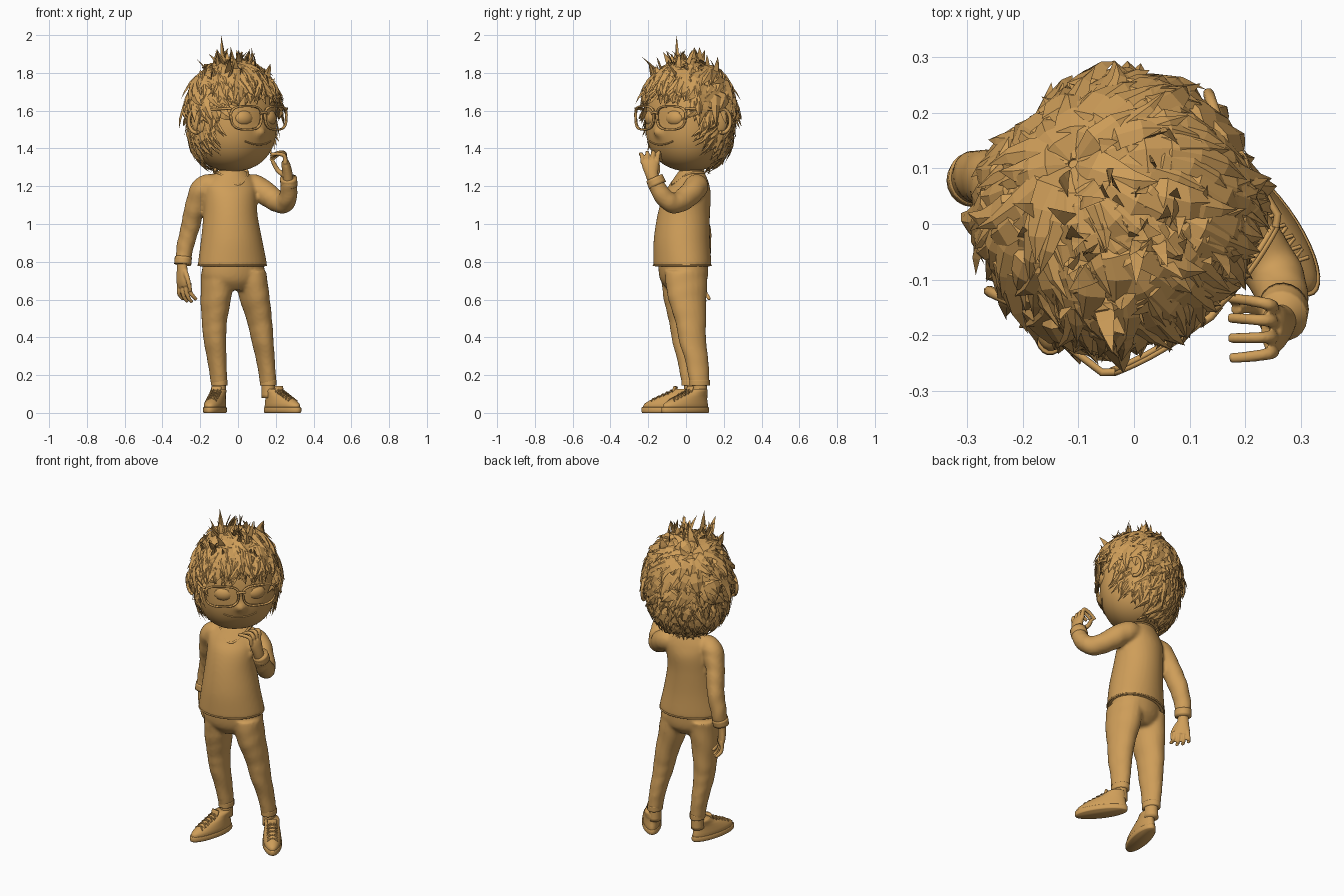
import bpy, bmesh, math, random
from math import sin, cos, pi, radians
from mathutils import Vector, Matrix

if "Cube" in bpy.data.objects:
    bpy.data.objects.remove(bpy.data.objects["Cube"])

random.seed(7)
U = random.uniform
TAN = bpy.data.materials.new("tan")
TAN.diffuse_color = (0.62, 0.34, 0.1, 1)
TAN.use_nodes = True
TAN.node_tree.nodes["Principled BSDF"].inputs["Base Color"].default_value = TAN.diffuse_color
LAT = Vector((cos(radians(18)), sin(radians(18)), 0))   # body sideways axis
DEP = Vector((-LAT.y, LAT.x, 0))                         # body depth axis
HEAD = Matrix.Translation((-.03, .02, 0)) @ Matrix.Rotation(radians(42), 4, 'Z')
I4 = Matrix.Identity(4)


def obj(bm, name, voxel=0, smooth=True, M=I4, iters=4):
    bmesh.ops.recalc_face_normals(bm, faces=bm.faces)
    me = bpy.data.meshes.new(name)
    bm.to_mesh(me)
    bm.free()
    for p in me.polygons:
        p.use_smooth = smooth
    me.materials.append(TAN)
    o = bpy.data.objects.new(name, me)
    bpy.context.collection.objects.link(o)
    o.matrix_world = M
    if voxel:
        m = o.modifiers.new("merge", 'REMESH')
        m.mode, m.voxel_size, m.use_smooth_shade = 'VOXEL', voxel, True
        s = o.modifiers.new("soften", 'SMOOTH')
        s.factor, s.iterations = .5, iters
    return o


def spline(pts, k):
    P = [Vector(p) for p in pts]
    out = []
    for i in range(len(P) - 1):
        a, b, c, d = P[max(i - 1, 0)], P[i], P[i + 1], P[min(i + 2, len(P) - 1)]
        for j in range(k):
            t = j / k
            out.append(.5 * (2 * b + (c - a) * t + (2 * a - 5 * b + 4 * c - d) * t * t
                             + (3 * b - a - 3 * c + d) * t ** 3))
    return out + [P[-1]]


def tube(bm, pts, ref=LAT, flat=False, n=20, k=5, wr=0):
    """Loft rings (x, y, z, r1, r2); flat keeps every ring horizontal."""
    R = spline(pts, k)
    C = [Vector(p[:3]) for p in R]
    prev = first = None
    for i, p in enumerate(R):
        t = Vector((0, 0, 1)) if flat else (C[min(i + 1, len(C) - 1)] - C[max(i - 1, 0)]).normalized()
        a = (ref - t * ref.dot(t)).normalized()
        b = t.cross(a)
        ring = []
        for j in range(n):
            q = 2 * pi * j / n
            f = 1 + wr * sin(i * 1.3 + 2.5 * sin(q + i * .2))
            ring.append(bm.verts.new(C[i] + a * cos(q) * p[3] * f + b * sin(q) * p[4] * f))
        if prev:
            for j in range(n):
                bm.faces.new((prev[j], prev[(j + 1) % n], ring[(j + 1) % n], ring[j]))
        first, prev = first or ring, ring
    bm.faces.new(first)
    bm.faces.new(prev)
    return bm


def rod(bm, pts, r, tip=.75, **kw):
    n = len(pts) - 1
    return tube(bm, [(*p, r * (1 - (1 - tip) * i / n), r * (1 - (1 - tip) * i / n)) for i, p in enumerate(pts)], **kw)


def wire(name, pts, r, cyclic=False, M=I4):
    cu = bpy.data.curves.new(name, 'CURVE')
    cu.dimensions, cu.bevel_depth, cu.bevel_resolution, cu.use_fill_caps = '3D', r, 2, True
    s = cu.splines.new('POLY')
    s.points.add(len(pts) - 1)
    for q, p in zip(s.points, pts):
        q.co = (*p, 1)
    s.use_cyclic_u = cyclic
    cu.materials.append(TAN)
    o = bpy.data.objects.new(name, cu)
    bpy.context.collection.objects.link(o)
    o.matrix_world = M


def ball(name, c, r, M=HEAD, cut=None, rot=0):
    bm = bmesh.new()
    bmesh.ops.create_uvsphere(bm, u_segments=32, v_segments=20, radius=1)
    if cut is not None:
        bmesh.ops.delete(bm, geom=[v for v in bm.verts if v.co.z < cut], context='VERTS')
    return obj(bm, name, M=M @ Matrix.Translation(c) @ Matrix.Rotation(rot, 4, 'Z') @ Matrix.Diagonal((*r, 1)))


# sweater: torso and both sleeves merged
bm = tube(bmesh.new(), [(-.03, -.02, .775, .184, .148), (-.03, -.02, .80, .184, .15), (-.034, -.022, .92, .163, .147),
          (-.04, -.012, 1.05, .144, .138), (-.04, .005, 1.15, .142, .125), (-.038, .018, 1.21, .142, .10),
          (-.035, .025, 1.255, .105, .078), (-.033, .028, 1.285, .07, .062)], flat=True, n=40)
tube(bm, [(-.12, .0, 1.2, .06, .06), (-.185, .01, 1.19, .062, .066), (-.228, .04, 1.09, .053, .06), (-.254, .075, .98, .049, .056),
          (-.28, .085, .88, .045, .05), (-.291, .08, .80, .041, .045)], wr=.03, k=6)
tube(bm, [(.03, .05, 1.2, .06, .06), (.1, .052, 1.195, .064, .064), (.175, .0, 1.14, .06, .06), (.232, -.06, 1.11, .055, .055),
          (.262, -.11, 1.135, .05, .05), (.27, -.155, 1.2, .044, .044), (.267, -.168, 1.235, .042, .042)], wr=.03, k=6)
obj(bm, "sweater", .01)
for nm, a, b in (("right_cuff", (-.289, .082, .825), (-.293, .077, .785)), ("left_cuff", (.27, -.15, 1.205), (.267, -.168, 1.245))):
    obj(tube(bmesh.new(), [(*a, .045, .049), (*b, .045, .047)], k=3), nm)
wire("sweater_hem", [Vector((-.03, -.02, .782)) + LAT * .183 * cos(q) + DEP * .148 * sin(q)
     for q in (i * pi / 24 for i in range(48))], .005, True)
# V shaped collar
wire("collar", [Vector((-.033, .024, 1.272 - .065 * max(0, -sin(q)) ** 3)) + LAT * .088 * cos(q)
     + DEP * (.072 + .03 * max(0, -sin(q)) ** 3) * sin(q) for q in (i * pi / 20 for i in range(40))], .006, True)
obj(tube(bmesh.new(), [(-.033, .028, 1.22, .062, .06), (-.03, .025, 1.36, .06, .06)], flat=True), "neck")

# trousers: pelvis and both legs merged
bm = tube(bmesh.new(), [(-.025, -.012, .65, .09, .08), (-.025, -.012, .70, .16, .118), (-.025, -.014, .77, .168, .128),
          (-.027, -.015, .86, .15, .125)], flat=True, n=32)
tube(bm, [(-.105, -.02, .75, .086, .116), (-.116, -.02, .62, .08, .104), (-.125, -.008, .48, .065, .084),
          (-.122, .0, .38, .058, .075), (-.11, .02, .26, .048, .064), (-.1, .03, .15, .042, .054)], flat=True, wr=.014, k=6)
tube(bm, [(.06, .0, .75, .086, .116), (.085, .005, .62, .079, .106), (.115, .025, .48, .065, .083),
          (.13, .035, .38, .057, .074), (.148, .06, .26, .047, .062), (.16, .072, .15, .042, .054)], flat=True, wr=.014, k=6)
obj(bm, "trousers", .01)

# ankles, trouser cuffs and laced shoes
X = Vector((1, 0, 0))
for side, (ax, ay), (sx, sy), yaw in (("right", (-.1, .03), (-.122, -.088), -13), ("left", (.16, .072), (.236, -.004), 36)):
    obj(tube(bmesh.new(), [(ax, ay, z, .043, .055) for z in (.145, .175)], flat=True), side + "_trouser_cuff")
    obj(tube(bmesh.new(), [(ax, ay, .08, .036, .042), (ax, ay, .2, .034, .038)], flat=True), side + "_ankle")
    M = Matrix.Translation((sx, sy, 0)) @ Matrix.Rotation(radians(yaw), 4, 'Z')
    obj(tube(bmesh.new(), [(0, 0, 0, .05, .147), (0, 0, .008, .055, .152), (0, 0, .026, .054, .151), (0, 0, .03, .051, .148)],
             X, True, 36, 2), side + "_sole", M=M)
    obj(tube(bmesh.new(), [(0, .001, .025, .05, .145), (0, .003, .045, .051, .141), (0, .016, .065, .048, .124), (0, .038, .085, .044, .1),
             (0, .062, .1, .042, .078), (0, .08, .118, .042, .058), (0, .084, .126, .038, .052)], X, True, 36, 4), side + "_shoe", M=M)
    obj(tube(bmesh.new(), [(0, .02, .1, .026, .012), (0, .035, .14, .028, .01)], X, n=12), side + "_tongue", M=M)
    for i in range(5):
        y, z = -.085 + .024 * i, .073 + .011 * i
        for s in (-1, 1):
            wire(side + "_lace", [(s * .03, y - .006, z - .01), (s * .012, y, z + .003), (-s * .012, y + .008, z + .005),
                                  (-s * .03, y + .013, z - .006)], .0035, M=M)

# hands: palm, four curled fingers and a thumb merged
ACROSS = Vector((-.72, .69, 0))
bm = tube(bmesh.new(), [(-.293, .077, .82, .028, .025), (-.296, .073, .76, .032, .023), (-.292, .07, .70, .044, .02), (-.285, .07, .67, .042, .017)], ref=ACROSS)
for i in range(4):
    b = Vector((-.285, .07, .69)) + ACROSS * (.036 - .024 * i)
    s = ACROSS * (.006 - .004 * i)
    e = .012 * abs(i - 1.6)
    rod(bm, [b, b + s + Vector((.002, .002, -.05)), b + s * 2 + Vector((.014, .01, -.09 + e)), b + s * 2 + Vector((.03, .022, -.108 + e))],
        .0125, n=10)
rod(bm, [(-.28, .055, .75), (-.268, .03, .715), (-.258, .025, .675), (-.252, .032, .645)], .014, n=10)
obj(bm, "right_hand", .0045, iters=2)
bm = tube(bmesh.new(), [(.267, -.165, 1.21, .028, .03), (.263, -.18, 1.26, .027, .034), (.254, -.188, 1.31, .024, .045), (.247, -.19, 1.335, .019, .044)], ref=X)
for i in range(4):
    y, f = -.228 + .025 * i, -.01 + .008 * i
    rod(bm, [(.25, y, 1.32), (.246, y + f * .5, 1.36 + .005 * i), (.216, y + f, 1.382 - .008 * abs(i - 1.5)), (.172, y + f * 1.4, 1.37 - .012 * i)],
        .0125, n=10, ref=Vector((0, 1, 0)))
rod(bm, [(.25, -.165, 1.255), (.215, -.15, 1.28), (.195, -.15, 1.31), (.183, -.155, 1.335)], .0145, n=10, ref=Vector((0, 1, 0)))
obj(bm, "left_hand", .0045, iters=2)

# head: egg shape with a button nose (head space faces -y)
ZC = 1.53


def skin(d, off=0):
    d = d.normalized()
    n = 2.3
    s = sum(abs(c / a) ** n for c, a in zip(d, (.223, .225 if d.y < 0 else .207, .305 if d.z > 0 else .25)))
    p = d * s ** (-1 / n)
    if d.y < 0:
        p.y -= .024 * math.exp(-(p.x / .026) ** 2 - ((p.z + .045) / .026) ** 2)
    return p + d * off + Vector((0, 0, ZC))


bm = bmesh.new()
bmesh.ops.create_uvsphere(bm, u_segments=96, v_segments=64, radius=1)
for v in bm.verts:
    v.co = skin(v.co)
obj(bm, "head", M=HEAD)
wire("mouth", [skin(Vector((x, -.22, -.115 + 1.6 * x * x)), .001) for x in (-.1 + .01 * i for i in range(21))], .004, M=HEAD)

# eyes, lids, ears and glasses
for s, nm in ((-1, "right"), (1, "left")):
    ball(nm + "_eye", (s * .09, -.187, 1.56), (.055, .036, .042), rot=s * .28)
    ball(nm + "_upper_lid", (s * .09, -.186, 1.56), (.059, .039, .046), cut=.55, rot=s * .28)
    ball(nm + "_ear", (s * .235, .0, 1.545), (.016, .045, .062), rot=-s * .45)
    wire(nm + "_ear_rim", [(s * (.248 + .018 * max(0, cos(q))), .008 + .042 * cos(q), 1.545 + .062 * sin(q))
         for q in (-1.9 + .2 * i for i in range(21))], .01, M=HEAD)
    rim = []
    for i in range(48):
        q = 2 * pi * i / 48
        zx = math.copysign(abs(sin(q)) ** .68, sin(q))
        x = s * (.105 + .092 * (1 + .07 * zx) * math.copysign(abs(cos(q)) ** .68, cos(q)))
        rim.append((x, -.248 + .95 * x * x, 1.562 + .062 * zx))
    for k in (0, .007):
        wire(nm + "_glasses_rim", [(x, y + k, z) for x, y, z in rim], .0055, True, HEAD)
    wire(nm + "_glasses_temple", [(s * .195, -.21, 1.61), (s * .213, -.195, 1.611), (s * .238, -.06, 1.605), (s * .235, .02, 1.59)], .007, M=HEAD)
wire("glasses_bridge", [(-.025, -.248, 1.585), (0, -.252, 1.592), (.025, -.248, 1.585)], .007, M=HEAD)

# hair: flat pointed locks radiating from a whorl at the back of the crown
W = Vector((0, sin(.42), cos(.42)))
WY = W.cross(X)


def way(t, p):
    return W * cos(t) + (X * cos(p) + WY * sin(p)) * sin(t)


def hairline(d):
    a = abs(math.atan2(d.x, -d.y))
    if a < .85:
        return 1.63
    return 1.63 - .28 * min(1, (a - .85) / .25) if a < 1.7 else 1.29


def lock(bm, pts, outs, w):
    """Tapered three-sided blade following pts."""
    prev = None
    n = len(pts) - 1
    for i in range(n):
        t = (pts[i + 1] - pts[i]).normalized()
        side = t.cross(outs[i]).normalized() * w * (.65, 1, .85, .5)[min(i, 3)]
        ring = [bm.verts.new(c) for c in (pts[i] - side, pts[i] + outs[i] * w * .28, pts[i] + side)]
        if prev:
            for j in range(3):
                bm.faces.new((prev[j], prev[(j + 1) % 3], ring[(j + 1) % 3], ring[j]))
        else:
            bm.faces.new(ring)
        prev = ring
    tip = bm.verts.new(pts[-1])
    for j in range(3):
        bm.faces.new((prev[j], prev[(j + 1) % 3], tip))


bm = bmesh.new()
for _ in range(620):
    p, L = U(0, 2 * pi), U(.4, .8)
    t1 = math.acos(U(-.85, .95)) + .15
    lim = .2
    while lim < 2.7 and skin(way(lim, p)).z > hairline(way(lim, p)):
        lim += .03
    t1 = min(t1, lim + U(-.18, .05))
    t0 = max(.03, t1 - L)
    base, flare, bend = U(.006, .032), U(0, .045), U(-.3, .3)
    low = skin(way(t1, p)).z < 1.5
    if low:
        base, flare = base * .4, flare * .65
    ds = [way(t0 + (t1 - t0) * k / 4, p + bend * (k / 4) ** 2) for k in range(5)]
    offs = [-.004, base, base + .006, base + flare * .4, base * .6 + flare]
    lock(bm, [skin(d, o) for d, o in zip(ds, offs)], ds, U(.012, .022) if low else U(.02, .042))
# wisps at the nape
for i in range(24):
    q = U(.1, 3.04)
    o = Vector((cos(q), sin(q), 0))
    r = Vector((0, .01, 0))
    lock(bm, [r + o * (.08 + .004 * k + U(0, .006)) + Vector((U(-.006, .006), 0, 1.35 - .022 * k)) for k in range(5)], [o] * 5, .01)
# upright curved spikes on top, leaning over the forehead
for i in range(60):
    a, q = U(0, .8), U(0, 2 * pi)
    d = Vector((sin(a) * cos(q), sin(a) * sin(q) * .8 - .2, cos(a))).normalized()
    g = (d * .75 + Vector((U(-.4, .4), U(-.4, .4), .6))).normalized()
    root, L, c = skin(d, -.005), U(.06, .135), Vector((U(-1, 1), U(-1, 1), 0)) * .045
    pts = [root + g * L * k / 4 + c * (k / 4) ** 2 for k in range(5)]
    for v in pts:
        v.z = min(v.z, 1.97)
    lock(bm, pts, [Vector((c.x, c.y, .004)).normalized()] * 5, U(.012, .024))
lock(bm, [Vector((-.075 - .004 * k, -.02 + .002 * k, 1.80 + .05 * k)) for k in range(5)], [Vector((0, -1, 0))] * 5, .017)
obj(bm, "hair_locks", smooth=False, M=HEAD)
